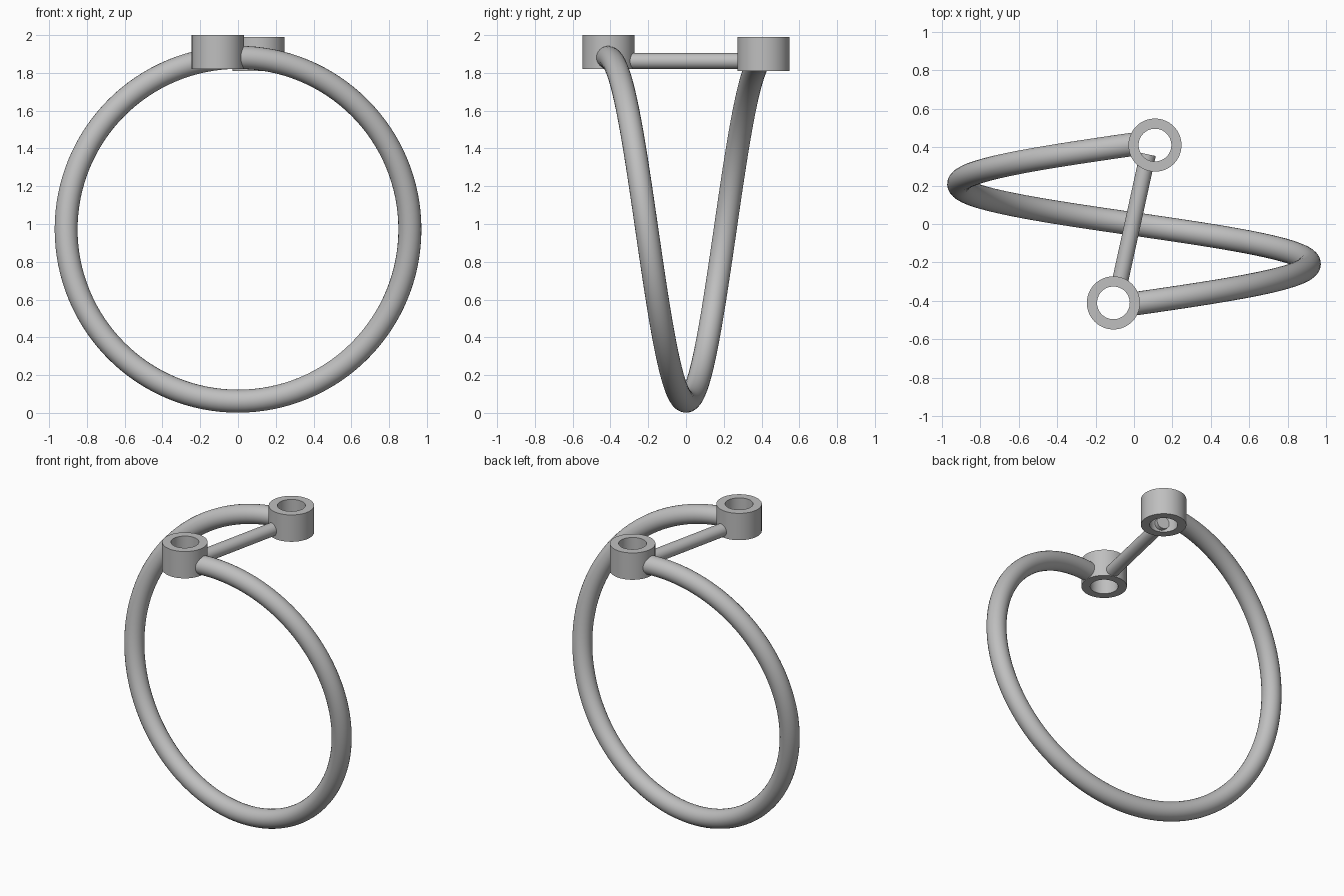
import bpy
import math
from mathutils import Vector

cube = bpy.data.objects.get("Cube")
if cube:
    bpy.data.objects.remove(cube, do_unlink=True)

grey = bpy.data.materials.new("satin grey")
grey.use_nodes = True
GREY = (0.52, 0.52, 0.52, 1)
grey.diffuse_color = GREY
grey.node_tree.nodes["Principled BSDF"].inputs["Base Color"].default_value = GREY


def finish(obj, name):
    """Name the part, colour it and shade it smooth with sharp rims."""
    obj.name = obj.data.name = name
    obj.data.materials.clear()
    obj.data.materials.append(grey)
    bpy.ops.object.select_all(action='DESELECT')
    obj.select_set(True)
    bpy.context.view_layer.objects.active = obj
    bpy.ops.object.shade_smooth_by_angle(angle=math.radians(35))


def tube(name, points, radius):
    """Round solid tube swept along a path."""
    curve = bpy.data.curves.new(name, 'CURVE')
    curve.dimensions = '3D'
    curve.bevel_depth = radius
    curve.bevel_resolution = 10
    curve.use_fill_caps = True
    spline = curve.splines.new('POLY')
    spline.points.add(len(points) - 1)
    for p, co in zip(spline.points, points):
        p.co = (*co, 1)
    obj = bpy.data.objects.new(name, curve)
    bpy.context.collection.objects.link(obj)
    bpy.ops.object.select_all(action='DESELECT')
    obj.select_set(True)
    bpy.context.view_layer.objects.active = obj
    bpy.ops.object.convert(target='MESH')
    finish(bpy.context.view_layer.objects.active, name)


def collar(name, x, y, bottom, outer=0.138, inner=0.085, height=0.18, sides=64):
    """Open ring: a rectangular profile turned about a vertical axis."""
    profile = [(inner, 0), (outer, 0), (outer, height), (inner, height)]
    verts, faces = [], []
    for i in range(sides):
        a = math.tau * i / sides
        verts += [(r * math.cos(a), r * math.sin(a), z) for r, z in profile]
        j = (i + 1) % sides
        for k in range(4):
            m = (k + 1) % 4
            faces.append((4 * i + k, 4 * j + k, 4 * j + m, 4 * i + m))
    mesh = bpy.data.meshes.new(name)
    mesh.from_pydata(verts, [], faces)
    obj = bpy.data.objects.new(name, mesh)
    obj.location = (x, y, bottom)
    bpy.context.collection.objects.link(obj)
    finish(obj, name)


# One-turn helical hoop, ending inside the collar walls
RADIUS, CENTRE, REACH, STEPS = 0.91, 0.972, 0.415, 128
hoop = []
for i in range(STEPS + 1):
    t = i / STEPS
    a = math.tau * t
    hoop.append(Vector((RADIUS * math.sin(a), REACH * (2 * t - 1),
                        CENTRE + RADIUS * math.cos(a))))
tube("helical_hoop", hoop, 0.061)

# End collars
collar("front_collar", -0.107, -0.41, 1.82)
collar("back_collar", 0.109, 0.41, 1.81)

# Cross bar between the collars, its back end showing inside the bore
tube("cross_bar", [Vector((-0.073, -0.3, 1.863)), Vector((0.072, 0.362, 1.863))], 0.042)
